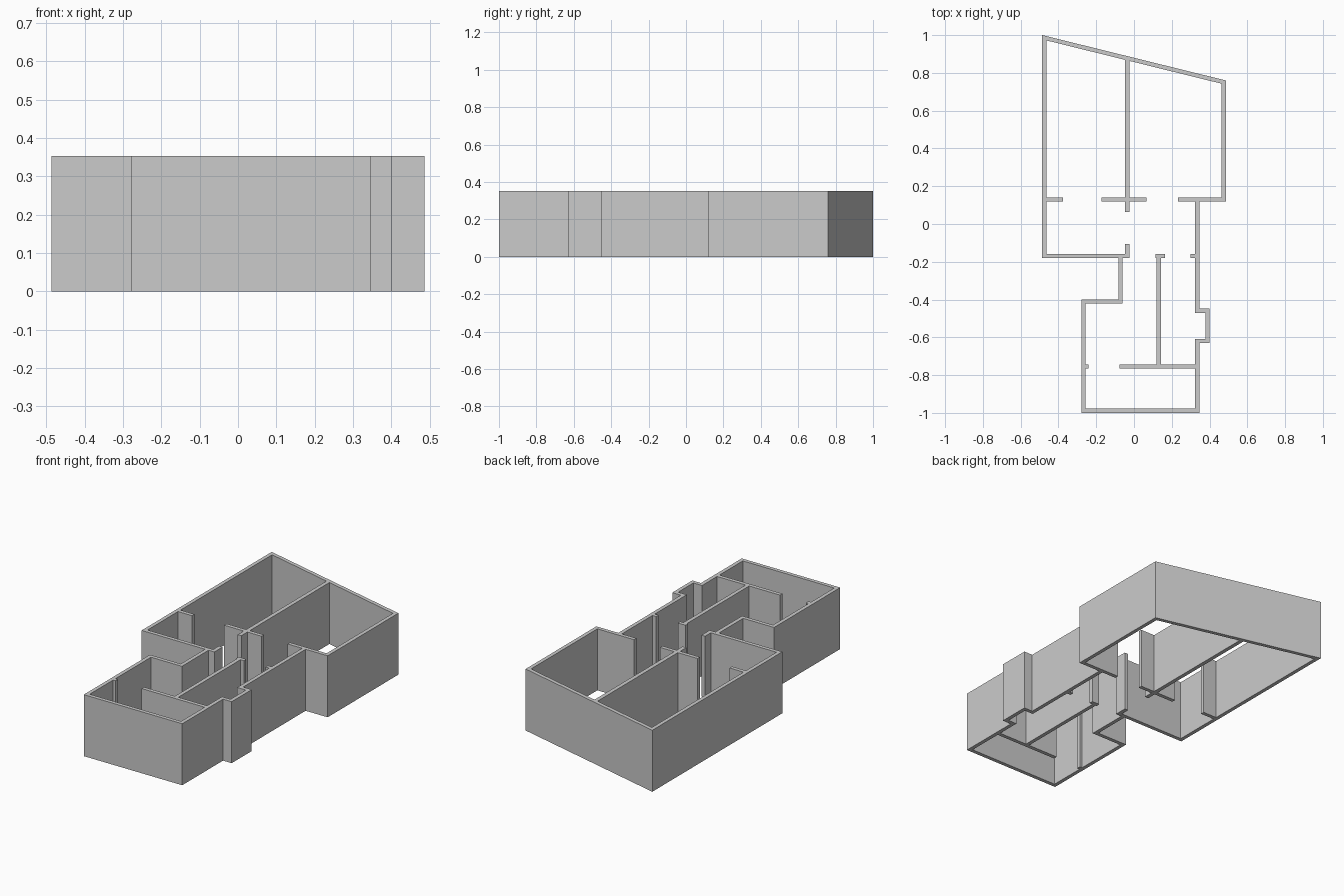
import bpy, bmesh
from mathutils import Vector

if "Cube" in bpy.data.objects:
    bpy.data.objects.remove(bpy.data.objects["Cube"])

H = 0.353   # wall height
T = 0.022   # wall thickness


def finish(name, bm):
    bmesh.ops.recalc_face_normals(bm, faces=bm.faces)
    mesh = bpy.data.meshes.new(name)
    bm.to_mesh(mesh)
    bm.free()
    bpy.context.collection.objects.link(bpy.data.objects.new(name, mesh))


def prism(name, pts):
    """Extrude a closed floor profile to wall height."""
    bm = bmesh.new()
    face = bm.faces.new([bm.verts.new((x, y, 0)) for x, y in pts])
    top = bmesh.ops.extrude_face_region(bm, geom=[face], use_keep_orig=True)["geom"]
    bmesh.ops.translate(bm, vec=(0, 0, H),
                        verts=[v for v in top if isinstance(v, bmesh.types.BMVert)])
    finish(name, bm)


def wall(name, x0, x1, y0, y1):
    prism(name, [(x0, y0), (x1, y0), (x1, y1), (x0, y1)])


def inset(pts, d):
    """Mitred inward offset of a counter-clockwise outline."""
    out = []
    for i, p in enumerate(pts):
        p = Vector(p)
        a = (p - Vector(pts[i - 1])).normalized()
        b = (Vector(pts[(i + 1) % len(pts)]) - p).normalized()
        na, nb = Vector((-a.y, a.x)), Vector((-b.y, b.x))
        out.append(p + (na + nb) * d / (1 + na.dot(nb)))
    return out


def shell(name, outer):
    inner = inset(outer, T)
    bm = bmesh.new()
    ring = [[bm.verts.new((p[0], p[1], z)) for p in loop]
            for loop, z in ((outer, 0), (outer, H), (inner, H), (inner, 0))]
    n = len(outer)
    for k in range(4):
        a, b = ring[k], ring[(k + 1) % 4]
        for i in range(n):
            j = (i + 1) % n
            bm.faces.new((a[i], a[j], b[j], b[i]))
    finish(name, bm)


# Closed exterior wall
shell("exterior_wall", [
    (-.486, 1), (-.486, -.18), (-.083, -.18), (-.083, -.40), (-.279, -.40),
    (-.279, -1), (.346, -1), (.346, -.63), (.401, -.63), (.401, -.448),
    (.346, -.448), (.346, .119), (.486, .119), (.486, .76)])

# Divider between the two large rooms, with its cross arms
prism("room_divider", [
    (-.047, .064), (-.024, .064), (-.024, .119), (.066, .119), (.066, .141),
    (-.024, .141), (-.024, .863), (-.047, .869), (-.047, .141),
    (-.172, .141), (-.172, .119), (-.047, .119)])

# Door side walls of the large rooms
wall("left_door_wall", -.464, -.376, .119, .141)
wall("right_door_wall", .232, .324, .119, .141)

# Return wall at the hall corner
prism("hall_return", [
    (-.061, -.18), (-.024, -.18), (-.024, -.106), (-.047, -.106),
    (-.047, -.158), (-.061, -.158)])

# Partition between the front rooms, with its cap and cross wall
prism("front_partition", [
    (-.076, -.766), (.324, -.766), (.324, -.744), (.142, -.744),
    (.142, -.18), (.163, -.18), (.163, -.158), (.114, -.158), (.114, -.18),
    (.12, -.18), (.12, -.744), (-.076, -.744)])

# Small door jambs
wall("hall_jamb", .300, .324, -.18, -.158)
wall("front_jamb", -.257, -.241, -.766, -.744)
